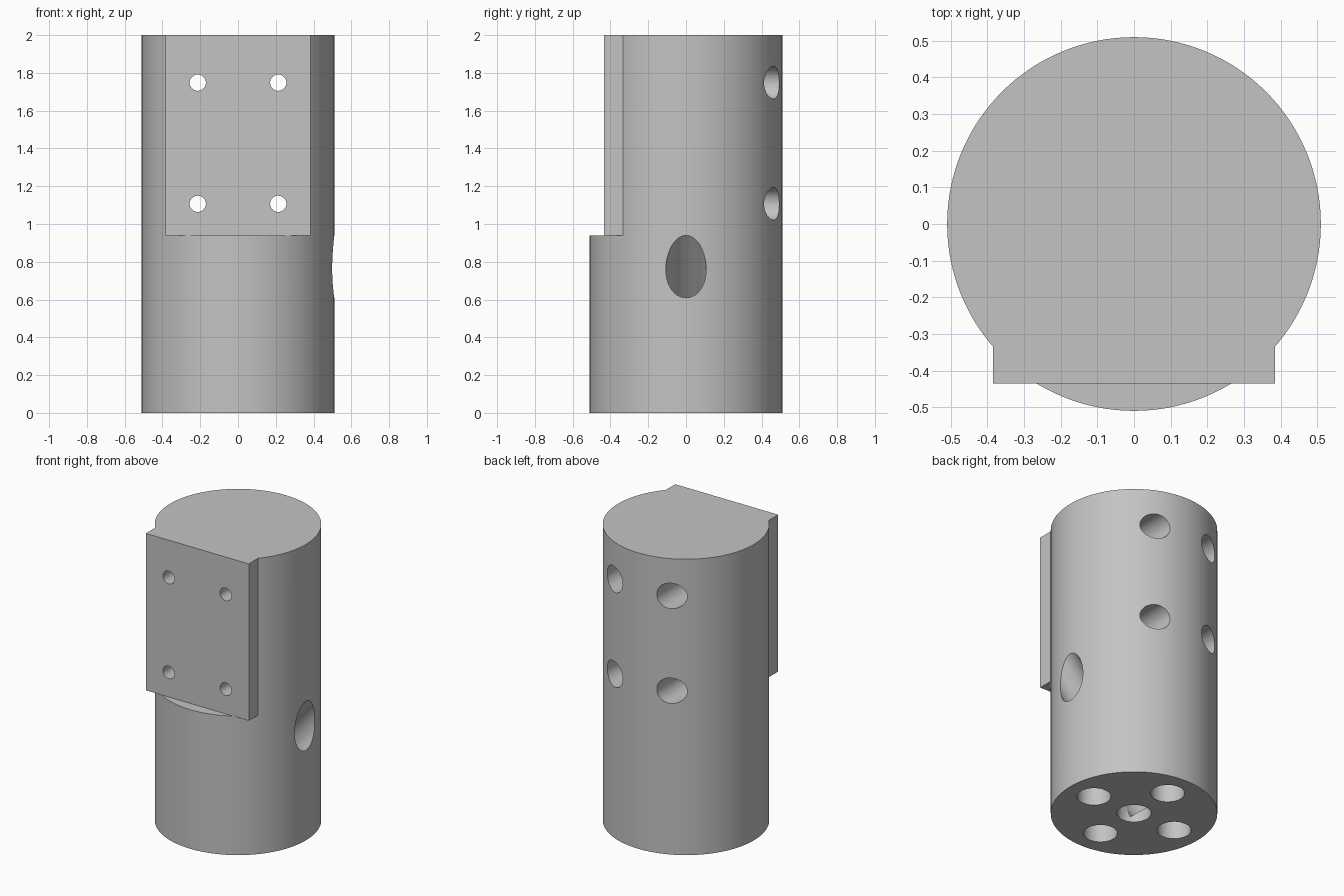
import bpy, math
from mathutils import Vector

if "Cube" in bpy.data.objects:
    bpy.data.objects.remove(bpy.data.objects["Cube"])

grey = bpy.data.materials.new("light_grey")
grey.diffuse_color = (0.55, 0.55, 0.55, 1)
grey.use_nodes = True
grey.node_tree.nodes["Principled BSDF"].inputs["Base Color"].default_value = grey.diffuse_color


def rod(name, start, end, radius, sides=40):
    """Cylinder running from start to end."""
    a, b = Vector(start), Vector(end)
    bpy.ops.mesh.primitive_cylinder_add(
        vertices=sides, radius=radius, depth=(b - a).length, location=(a + b) / 2,
        rotation=(b - a).to_track_quat('Z', 'Y').to_euler())
    ob = bpy.context.object
    ob.name = name
    ob.data.materials.append(grey)
    return ob


def box(name, low, high):
    a, b = Vector(low), Vector(high)
    bpy.ops.mesh.primitive_cube_add(size=1, location=(a + b) / 2)
    ob = bpy.context.object
    ob.name = name
    ob.scale = b - a
    bpy.ops.object.transform_apply(location=True, rotation=True, scale=True)
    ob.data.materials.append(grey)
    return ob


def combine(target, tool, operation):
    """Apply a boolean and discard the tool."""
    mod = target.modifiers.new("boolean", 'BOOLEAN')
    mod.operation = operation
    mod.solver = 'EXACT'
    mod.object = tool
    bpy.context.view_layer.objects.active = target
    bpy.ops.object.modifier_apply(modifier=mod.name)
    bpy.data.objects.remove(tool, do_unlink=True)


# Round body with a mounting pad on the upper front
R, LEDGE, PAD_Y = 0.51, 0.94, -0.435
body = rod("mounting_post", (0, 0, 0), (0, 0, 2), R, 128)
combine(body, box("front_cut", (-0.6, -0.7, LEDGE), (0.6, -0.38, 2.2)), 'DIFFERENCE')
combine(body, box("mounting_pad", (-0.385, PAD_Y, LEDGE), (0.385, -0.333, 2)), 'UNION')

# Counterbored screw holes running from the back through the pad
for x in (-0.213, 0.213):
    for z in (1.107, 1.748):
        combine(body, rod("screw_hole", (x, -0.6, z), (x, 0, z), 0.043, 32), 'DIFFERENCE')
        combine(body, rod("counterbore", (x, -0.25, z), (x, 0.7, z), 0.086), 'DIFFERENCE')

# Blind holes in the base, around a central passage
for i in range(4):
    a = i * math.pi / 2
    x, y = 0.32 * math.cos(a), 0.32 * math.sin(a)
    combine(body, rod("base_hole", (x, y, -0.1), (x, y, 0.3), 0.104), 'DIFFERENCE')
combine(body, rod("centre_hole", (0, 0, -0.1), (0, 0, 0.175), 0.105), 'DIFFERENCE')

# Slanted passage from the right side down to the central hole
slope = math.radians(49.7)
direction = Vector((math.cos(slope), 0, math.sin(slope)))
mouth = Vector((R, 0, 0.775))
combine(body, rod("slanted_passage", mouth - direction * 0.925, mouth + direction * 0.4, 0.107),
        'DIFFERENCE')

# Smooth round walls, crisp edges
bpy.ops.object.select_all(action='DESELECT')
body.select_set(True)
bpy.context.view_layer.objects.active = body
bpy.ops.object.shade_smooth_by_angle(angle=math.radians(30))
